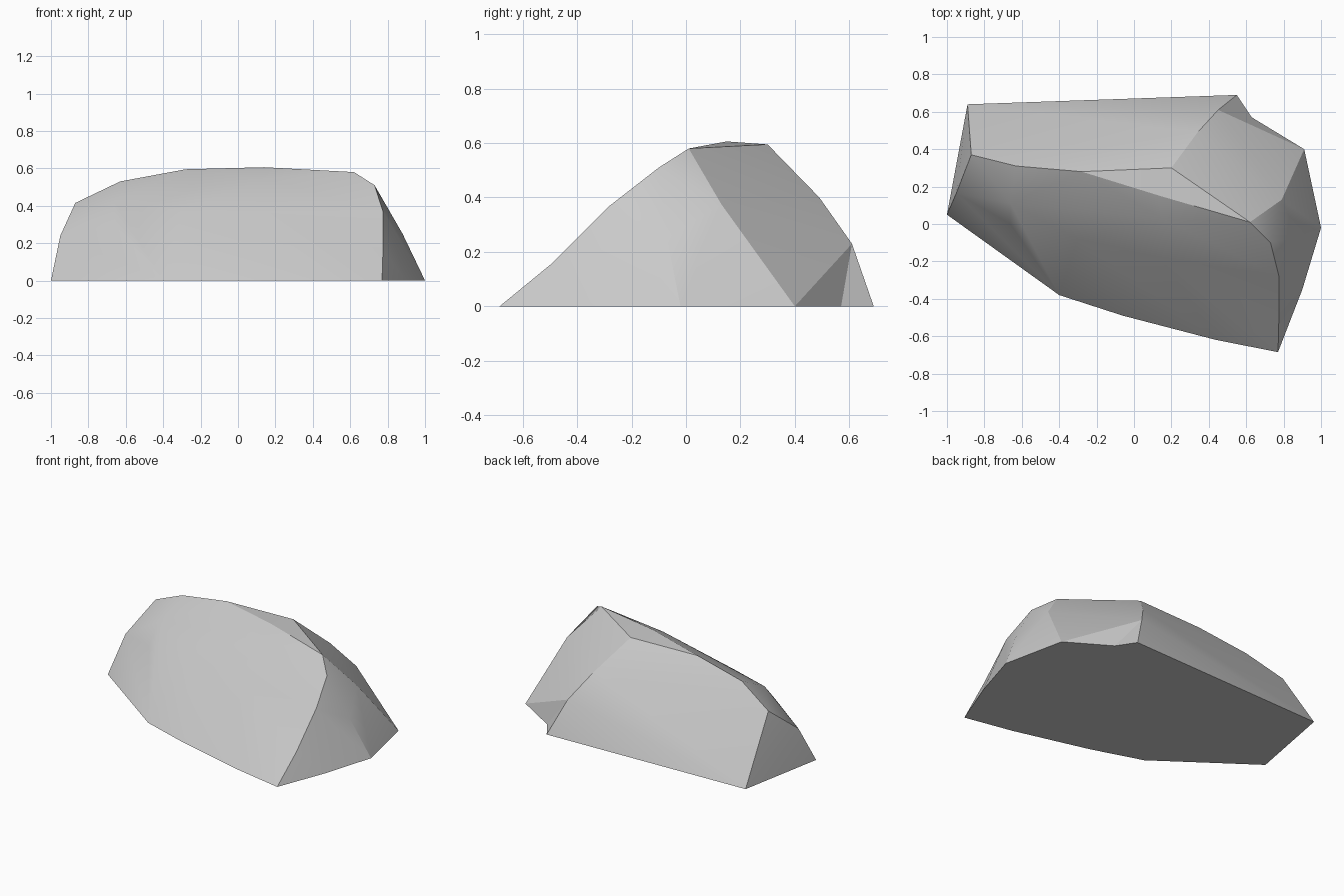
import bpy
import bmesh
from mathutils import Vector

cube = bpy.data.objects.get("Cube")
if cube:
    bpy.data.objects.remove(cube, do_unlink=True)

# Corner points of the boulder, grouped by region
ground = [(-1, .05), (-.4, -.38), (-.06, -.49), (.44, -.62), (.77, -.685),
          (.9, -.35), (1, -.02), (.91, .4), (.55, .69), (-.89, .64)]
crest = [(-.95, .165, .24), (-.87, .37, .415), (-.63, .31, .53),
         (-.28, .28, .595), (.14, .15, .606), (.62, .01, .58)]
front_bulge = [(-.66, .11, .425), (-.66, 0, .3), (.15, .03, .545),
               (.15, -.18, .37), (-.3, -.08, .37)]
front_corner = [(.73, -.1, .51), (.775, -.28, .37)]
back_corner = [(.2, .3, .595), (.34, .49, .4), (.45, .61, .23)]
side_corner = [(.79, .13, .375), (.88, -.07, .25)]

# Chiselled body: shrink-wrapped hull of the corner points
bm = bmesh.new()
base = [bm.verts.new((x, y, 0)) for x, y in ground]
corner = [bm.verts.new(p) for p in front_corner]
for p in crest + front_bulge + back_corner + side_corner:
    bm.verts.new(p)
hull = bmesh.ops.convex_hull(bm, input=bm.verts[:])
loose = {v for v in hull["geom_interior"] + hull["geom_unused"]
         if isinstance(v, bmesh.types.BMVert)}
bmesh.ops.delete(bm, geom=list(loose), context="VERTS")


def dent(a, b, position):
    """Split the edge between two corners and push its middle inward."""
    edge = bm.edges.get((a, b))
    if not edge:
        return
    tips = [(f, next(v for v in f.verts if v not in (a, b)))
            for f in edge.link_faces]
    _, middle = bmesh.utils.edge_split(edge, a, .5)
    for face, tip in tips:
        bmesh.utils.face_split(face, middle, tip)
    middle.co = Vector(position)


# Chipped notch in the back base edge, slight hollow in the front corner
dent(base[7], base[8], (.63, .57, 0))
dent(corner[1], base[4], (.775, -.49, .16))
bmesh.ops.recalc_face_normals(bm, faces=bm.faces[:])

mesh = bpy.data.meshes.new("boulder")
bm.to_mesh(mesh)
bm.free()
rock = bpy.data.objects.new("boulder", mesh)
bpy.context.collection.objects.link(rock)

# Plain grey stone
stone = bpy.data.materials.new("grey stone")
stone.use_nodes = True
colour = (.59, .59, .59, 1)
stone.diffuse_color = colour
stone.node_tree.nodes["Principled BSDF"].inputs["Base Color"].default_value = colour
mesh.materials.append(stone)

# Soft facets with crisp ridges
bpy.ops.object.select_all(action="DESELECT")
rock.select_set(True)
bpy.context.view_layer.objects.active = rock
bpy.ops.object.shade_smooth_by_angle(angle=.35)
